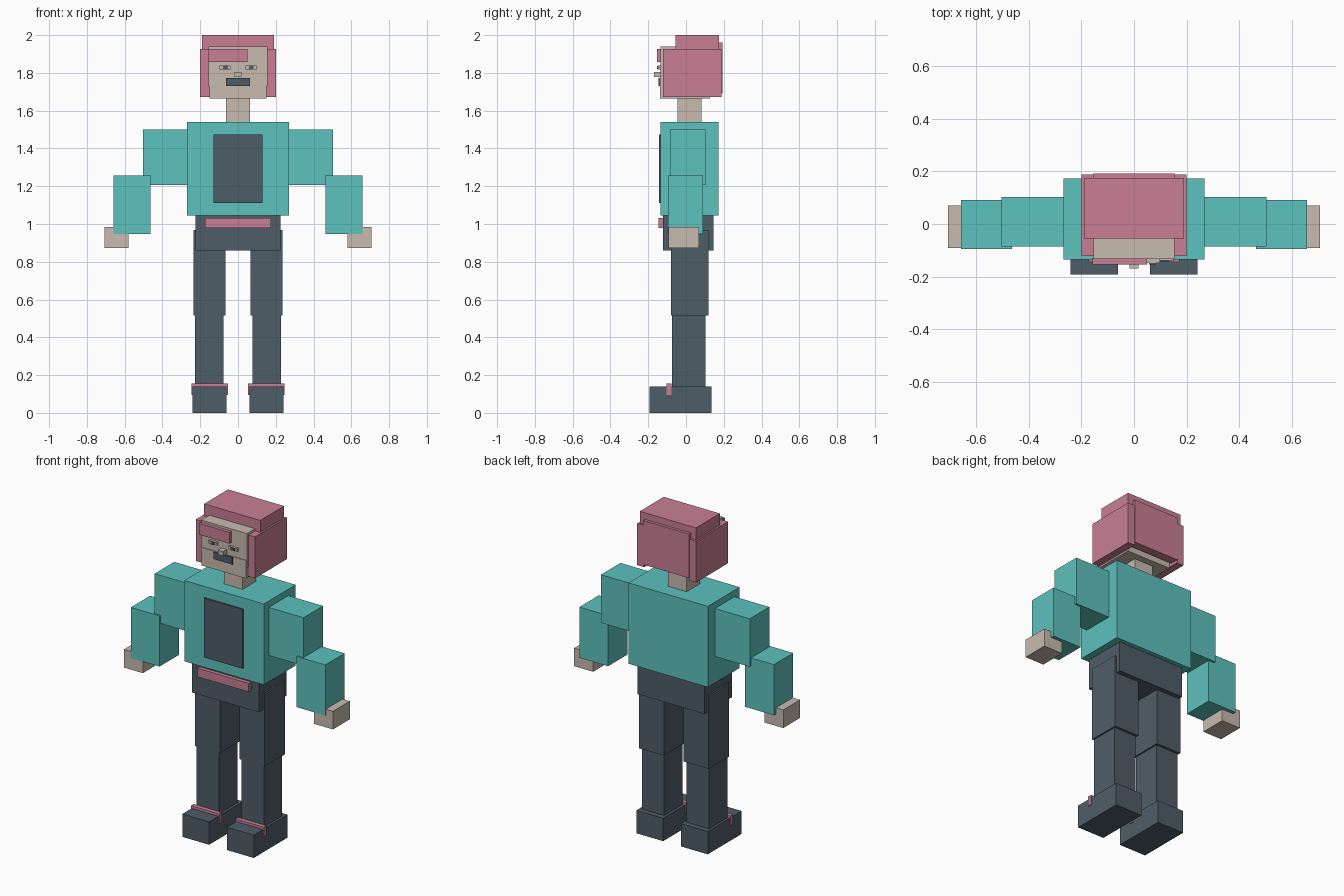
import bpy
import bmesh


def make_material(name, rgb):
    m = bpy.data.materials.new(name)
    m.diffuse_color = (*rgb, 1.0)
    return m


TEAL = make_material("teal", (0.109, 0.539, 0.509))
SLATE = make_material("slate", (0.078, 0.109, 0.136))
PINK = make_material("pink", (0.578, 0.212, 0.301))
SKIN = make_material("skin", (0.578, 0.497, 0.429))


def box(name, mat, x, y, z):
    """Flat-faced block spanning the given (min, max) ranges."""
    bm = bmesh.new()
    bmesh.ops.create_cube(bm, size=1.0)
    for v in bm.verts:
        v.co = [r[0] if c < 0 else r[1] for c, r in zip(v.co, (x, y, z))]
    mesh = bpy.data.meshes.new(name)
    bm.to_mesh(mesh)
    bm.free()
    mesh.materials.append(mat)
    ob = bpy.data.objects.new(name, mesh)
    bpy.context.collection.objects.link(ob)
    return ob


def mid(name, mat, half, y, z):
    """Block centred on x = 0."""
    return box(name, mat, (-half, half), y, z)


def pair(name, mat, x, y, z):
    """The same block on both sides of the body."""
    box(name + "_left", mat, x, y, z)
    box(name + "_right", mat, (-x[1], -x[0]), y, z)


# Legs and shoes
pair("shoe", SLATE, (0.06, 0.242), (-0.193, 0.135), (0.0, 0.14))
pair("shoe_strap", PINK, (0.054, 0.247), (-0.103, -0.077), (0.095, 0.155))
pair("shin", SLATE, (0.076, 0.227), (-0.075, 0.103), (0.13, 0.53))
pair("thigh", SLATE, (0.067, 0.236), (-0.08, 0.118), (0.515, 0.967))

# Hips and belt
mid("hips", SLATE, 0.226, (-0.121, 0.146), (0.86, 1.06))
mid("belt_plate", PINK, 0.174, (-0.145, -0.115), (0.98, 1.032))

# Torso
mid("torso", TEAL, 0.269, (-0.135, 0.173), (1.045, 1.54))
mid("chest_panel", SLATE, 0.131, (-0.144, -0.134), (1.11, 1.473))

# Arms
pair("upper_arm", TEAL, (0.262, 0.504), (-0.086, 0.103), (1.206, 1.5))
pair("forearm", TEAL, (0.464, 0.659), (-0.096, 0.091), (0.946, 1.256))
pair("hand", SKIN, (0.58, 0.708), (-0.092, 0.07), (0.873, 0.984))

# Neck and head
mid("neck", SKIN, 0.063, (-0.045, 0.083), (1.53, 1.68))
mid("jaw", SKIN, 0.15, (-0.138, 0.126), (1.665, 1.775))
mid("head", SKIN, 0.155, (-0.134, 0.16), (1.73, 1.94))

# Face
pair("eye", SKIN, (0.04, 0.098), (-0.148, -0.13), (1.819, 1.838))
for side, cx in (("left", 0.07), ("right", -0.067)):
    box("pupil_" + side, SLATE, (cx - 0.013, cx + 0.013),
        (-0.154, -0.145), (1.82, 1.837))
mid("nose", SKIN, 0.018, (-0.169, -0.13), (1.779, 1.806))
mid("mouth", SLATE, 0.063, (-0.146, -0.132), (1.73, 1.774))

# Hair
mid("hair_top", PINK, 0.19, (-0.056, 0.175), (1.925, 2.0))
mid("hair_back", PINK, 0.155, (0.14, 0.193), (1.69, 1.96))
pair("hair_side", PINK, (0.152, 0.2), (-0.122, 0.188), (1.673, 1.927))
box("fringe", PINK, (-0.157, 0.05), (-0.154, -0.13), (1.858, 1.927))
